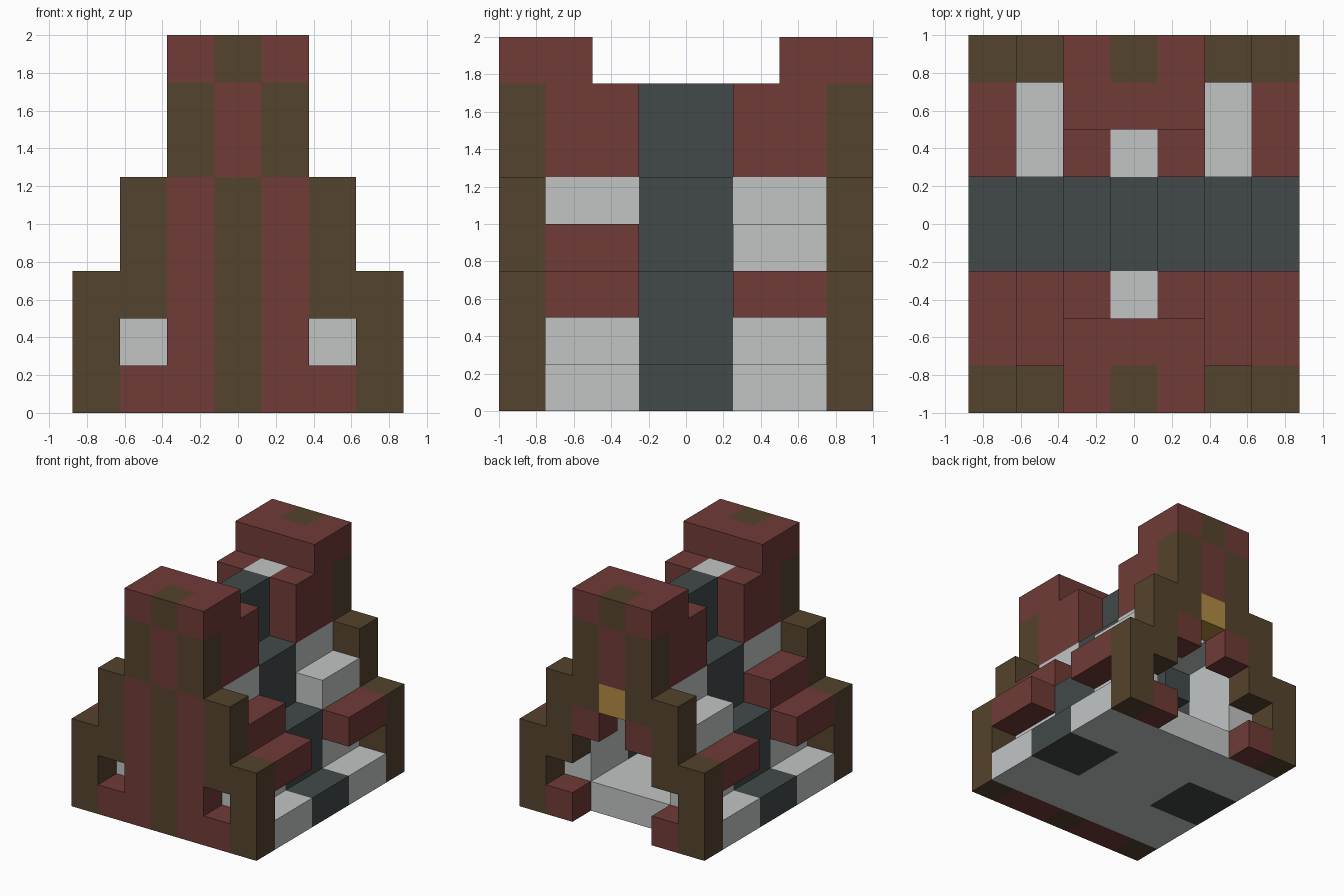
import bpy
import bmesh
from mathutils import Vector

cube = bpy.data.objects.get("Cube")
if cube:
    bpy.data.objects.remove(cube, do_unlink=True)

U = 0.25  # edge of one block
COLORS = {
    "brick_red": (112, 59, 55),
    "dark_brown": (85, 67, 45),
    "slate_grey": (66, 73, 73),
    "pale_grey": (194, 197, 197),
    "gold": (180, 140, 67),
}
NAMES = list(COLORS)
RED, BROWN, SLATE, PALE, GOLD = range(len(NAMES))


def linear(v):
    v /= 255
    return v / 12.92 if v <= 0.04045 else ((v + 0.055) / 1.055) ** 2.4


def make_material(name):
    mat = bpy.data.materials.new(name)
    color = [linear(v) for v in COLORS[name]] + [1.0]
    mat.use_nodes = True
    mat.diffuse_color = color
    bsdf = next(n for n in mat.node_tree.nodes if n.type == 'BSDF_PRINCIPLED')
    bsdf.inputs["Base Color"].default_value = color
    bsdf.inputs["Roughness"].default_value = 0.9
    return mat


MATERIALS = [make_material(n) for n in NAMES]
blocks = {}  # (x, y, z) -> (part, colour)


def fill(part, color, xs, ys, zs):
    """Fill a mirrored range of blocks; xs counts outward from the middle."""
    for x in range(xs[0], xs[1] + 1):
        for y in range(ys[0], ys[1] + 1):
            for z in range(zs[0], zs[1] + 1):
                for sx in (x, -x):
                    blocks[sx, y, z] = (part, color)


def end_wall(part, y):
    """Stepped gable wall with coloured bands and two small windows."""
    fill(part, BROWN, (0, 3), (y, y), (0, 2))
    fill(part, BROWN, (0, 2), (y, y), (3, 4))
    fill(part, RED, (1, 1), (y, y), (0, 4))
    fill(part, RED, (2, 2), (y, y), (0, 0))
    fill(part, BROWN, (1, 1), (y, y), (5, 6))
    fill(part, RED, (0, 0), (y, y), (5, 6))
    fill(part, RED, (1, 1), (y, y), (7, 7))
    fill(part, BROWN, (0, 0), (y, y), (7, 7))
    carve((2, 2), y, (1, 1))


def carve(xs, y, zs):
    for x in range(xs[0], xs[1] + 1):
        for z in range(zs[0], zs[1] + 1):
            for sx in (x, -x):
                blocks.pop((sx, y, z), None)


# Gable walls, the rear one with a doorway and a gold block over it
end_wall("front_wall", 0)
end_wall("back_wall", 7)
carve((0, 1), 7, (0, 2))
carve((0, 0), 7, (3, 3))
fill("back_wall", BROWN, (1, 1), (7, 7), (4, 4))
fill("back_wall", GOLD, (0, 0), (7, 7), (4, 4))

# Floor
fill("floor", PALE, (0, 3), (1, 6), (0, 0))

# Side walls, eaves and upper roof, front and rear halves
for half, ys, cap, step in (("front", (1, 2), 1, RED), ("back", (5, 6), 6, PALE)):
    fill(half + "_side_walls", PALE, (2, 2), ys, (1, 2))
    fill(half + "_eaves", RED, (3, 3), ys, (2, 2))
    fill(half + "_roof_step", step, (2, 2), ys, (3, 3))
    fill(half + "_upper_walls", PALE, (1, 1), ys, (4, 4))
    fill(half + "_upper_roof", RED, (1, 1), ys, (5, 6))
    fill(half + "_ridge", PALE, (0, 0), ys, (6, 6))
    fill(half + "_cap", RED, (0, 1), (cap, cap), (7, 7))

# Stepped slate arch across the middle
fill("middle_arch", SLATE, (3, 3), (3, 4), (0, 0))
fill("middle_arch", SLATE, (2, 2), (3, 4), (0, 2))
fill("middle_arch", SLATE, (1, 1), (3, 4), (3, 4))
fill("middle_arch", SLATE, (0, 0), (3, 4), (5, 6))


def build(part):
    """Make one mesh from the exposed sides of a part's blocks."""
    bm = bmesh.new()
    for cell, (owner, color) in blocks.items():
        if owner != part:
            continue
        center = Vector((cell[0], cell[1] - 3.5, cell[2] + 0.5))
        for axis in range(3):
            for sign in (-1, 1):
                near = list(cell)
                near[axis] += sign
                if tuple(near) in blocks:
                    continue
                n, u = Vector(), Vector()
                n[axis] = sign / 2
                u[(axis + 1) % 3] = 0.5
                v = n.cross(u) * 2
                ring = (-u - v, u - v, u + v, v - u)
                face = bm.faces.new([bm.verts.new((center + n + r) * U) for r in ring])
                face.material_index = color
    bmesh.ops.remove_doubles(bm, verts=bm.verts[:], dist=0.001)
    bmesh.ops.dissolve_limit(bm, angle_limit=0.01, verts=bm.verts[:],
                             edges=bm.edges[:], delimit={'MATERIAL'})
    mesh = bpy.data.meshes.new(part)
    bm.to_mesh(mesh)
    bm.free()
    for mat in MATERIALS:
        mesh.materials.append(mat)
    bpy.context.collection.objects.link(bpy.data.objects.new(part, mesh))


for part in dict.fromkeys(owner for owner, _ in blocks.values()):
    build(part)
